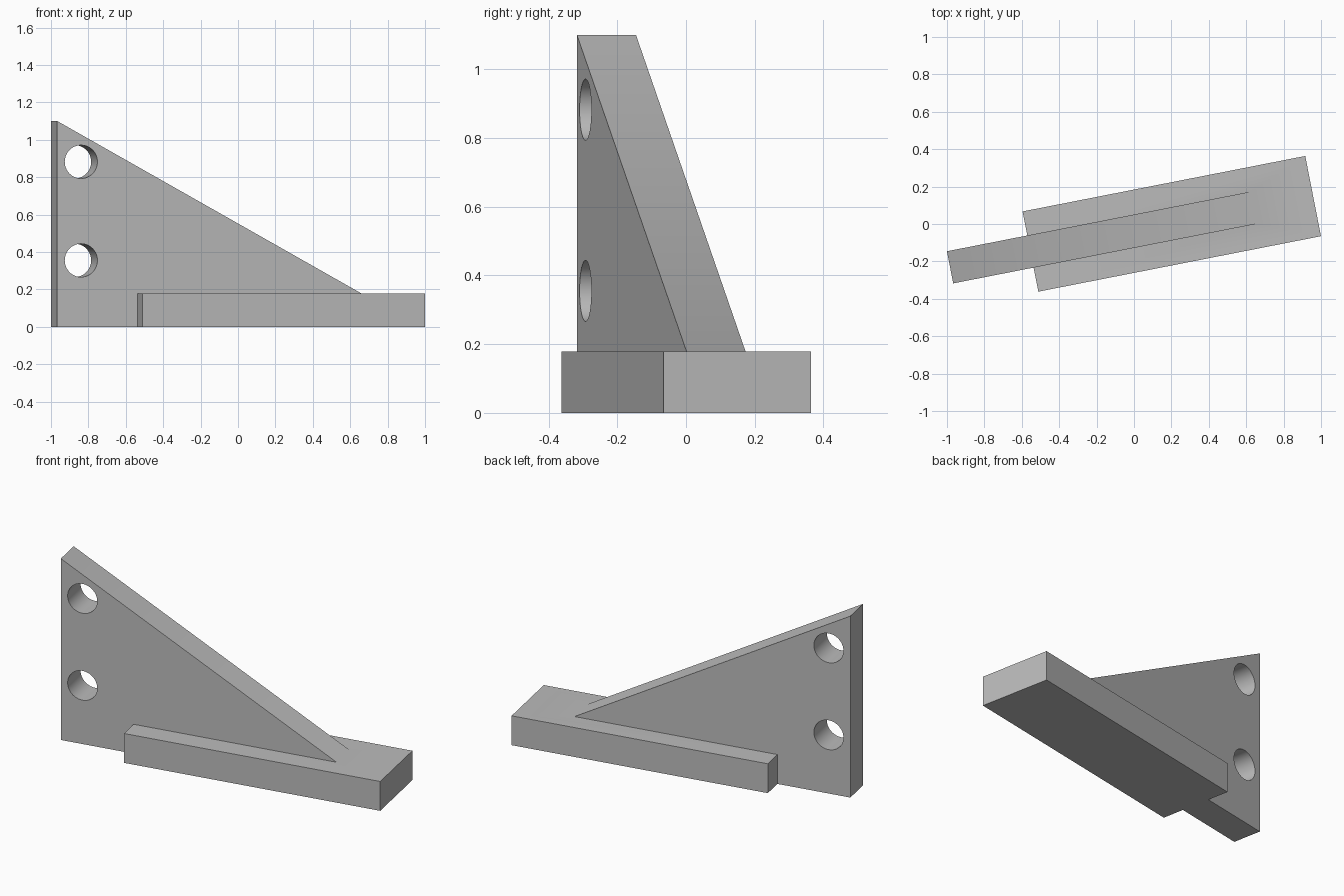
import bpy
from math import radians
from mathutils import Matrix

cube = bpy.data.objects.get("Cube")
if cube:
    bpy.data.objects.remove(cube, do_unlink=True)

# Single plain grey
GREY = (0.5, 0.5, 0.5, 1)
grey = bpy.data.materials.new("plain grey")
grey.use_nodes = True
grey.diffuse_color = GREY
grey.node_tree.nodes["Principled BSDF"].inputs["Base Color"].default_value = GREY

# The whole bracket is turned about the vertical axis
FRAME = Matrix.Translation((0.202, 0.001, 0)) @ Matrix.Rotation(radians(11.1), 4, "Z")
LENGTH, WIDTH, HEIGHT = 1.54, 0.437, 0.178
WEB_START, WEB_TOP, WEB_THICK = -1.208, 1.1, 0.175


def extrude_profile(name, points, thickness):
    """Prism from an (x, z) outline, centred on y."""
    n = len(points)
    verts = [(x, y, z) for y in (-thickness / 2, thickness / 2) for x, z in points]
    faces = [tuple(range(n)), tuple(reversed(range(n, 2 * n)))]
    faces += [(i, i + n, (i + 1) % n + n, (i + 1) % n) for i in range(n)]
    mesh = bpy.data.meshes.new(name)
    mesh.from_pydata(verts, [], faces)
    mesh.materials.append(grey)
    obj = bpy.data.objects.new(name, mesh)
    bpy.context.collection.objects.link(obj)
    obj.matrix_world = FRAME
    return obj


def combine(target, tool, operation):
    mod = target.modifiers.new(tool.name, "BOOLEAN")
    mod.operation, mod.solver, mod.object = operation, "EXACT", tool
    bpy.context.view_layer.objects.active = target
    bpy.ops.object.modifier_apply(modifier=mod.name)
    bpy.data.objects.remove(tool, do_unlink=True)


# Rectangular base block
end = LENGTH / 2
bracket = extrude_profile("bracket", [(-end, 0), (end, 0), (end, HEIGHT), (-end, HEIGHT)], WIDTH)

# Triangular upright web, sloping down to the far end of the base
web = extrude_profile("web", [(WEB_START, 0), (end, 0), (WEB_START, WEB_TOP)], WEB_THICK)
combine(bracket, web, "UNION")

# Two bolt holes through the web
for z in (0.355, 0.882):
    bpy.ops.mesh.primitive_cylinder_add(vertices=64, radius=0.089, depth=WEB_THICK * 2)
    hole = bpy.context.object
    hole.name = "hole_cutter"
    hole.hide_render = True
    hole.data.materials.append(grey)
    hole.matrix_world = (FRAME @ Matrix.Translation((WEB_START + 0.13, 0, z))
                         @ Matrix.Rotation(radians(90), 4, "X"))
    combine(bracket, hole, "DIFFERENCE")

# Smooth hole walls, crisp edges elsewhere
bpy.ops.object.select_all(action="DESELECT")
bracket.select_set(True)
bpy.context.view_layer.objects.active = bracket
bpy.ops.object.shade_smooth_by_angle(angle=radians(30))
